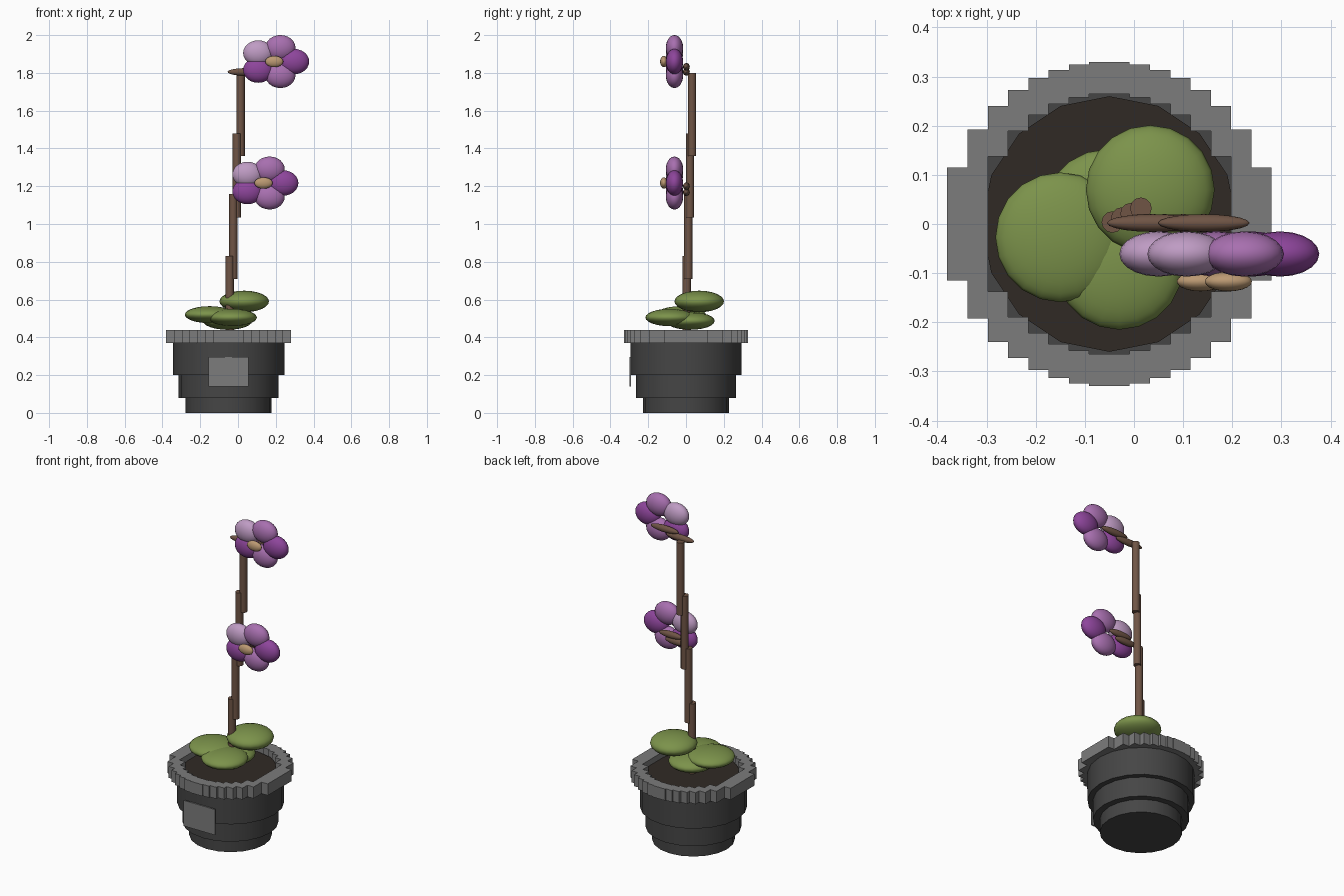
import bpy
from math import sin, cos, radians, sqrt

if "Cube" in bpy.data.objects:
    bpy.data.objects.remove(bpy.data.objects["Cube"])

CX = -0.05  # pot axis in x


def material(name, rgb):
    m = bpy.data.materials.new(name)
    m.diffuse_color = (*rgb, 1)
    m.use_nodes = True
    m.node_tree.nodes["Principled BSDF"].inputs["Base Color"].default_value = m.diffuse_color
    return m


dark_grey = material("dark_grey", (0.06, 0.06, 0.06))
rim_grey = material("rim_grey", (0.2, 0.2, 0.2))
earth = material("earth", (0.03, 0.023, 0.018))
green = material("leaf_green", (0.2, 0.29, 0.07))
brown = material("stem_brown", (0.16, 0.09, 0.06))
tan = material("tan", (0.5, 0.32, 0.17))
violet = material("violet", (0.27, 0.06, 0.33))
mauve = material("mauve", (0.39, 0.16, 0.43))
lilac = material("lilac", (0.52, 0.33, 0.55))


def finish(name, mat, smooth=True):
    ob = bpy.context.object
    ob.name = name
    ob.data.materials.append(mat)
    if smooth:
        bpy.ops.object.shade_smooth_by_angle(angle=radians(40))
    return ob


def cylinder(name, x, y, z0, z1, r, mat, sides=20):
    bpy.ops.mesh.primitive_cylinder_add(vertices=sides, radius=r, depth=z1 - z0,
                                        location=(x, y, (z0 + z1) / 2))
    return finish(name, mat)


def ellipsoid(name, loc, size, mat):
    bpy.ops.mesh.primitive_uv_sphere_add(segments=20, ring_count=12, radius=1, location=loc)
    bpy.context.object.scale = size
    return finish(name, mat)


def box(name, loc, size, mat):
    bpy.ops.mesh.primitive_cube_add(size=1, location=loc)
    bpy.context.object.scale = size
    return finish(name, mat, False)


# Stepped pot body and soil
for name, z0, z1, r in (("pot_foot", 0, 0.08, 0.227), ("pot_middle", 0.08, 0.2, 0.264),
                        ("pot_upper", 0.2, 0.375, 0.295)):
    cylinder(name, CX, 0, z0, z1, r, dark_grey)
cylinder("soil", CX, 0, 0.37, 0.405, 0.26, earth, 16)

# Jagged rim: a ring cut into 16 straight strips
R_OUT, R_IN, N = 0.33, 0.265, 8
w = R_OUT / N
for side in (-1, 1):
    for i in range(N):
        c = (i + 0.5) * w
        x = CX + side * c
        outer = sqrt(R_OUT**2 - c**2)
        if c >= R_IN:
            box("rim_strip", (x, 0, 0.405), (w, 2 * outer, 0.07), rim_grey)
        else:
            inner = sqrt(R_IN**2 - c**2)
            for s in (-1, 1):
                box("rim_strip", (x, s * (outer + inner) / 2, 0.405),
                    (w, outer - inner, 0.07), rim_grey)

# Blank panel on the front of the pot
box("front_panel", (CX, -0.296, 0.2175), (0.21, 0.008, 0.155), rim_grey)

# Leaves
for x, y, z, r, h in ((0.033, 0.07, 0.59, 0.131, 0.057), (-0.15, -0.027, 0.52, 0.132, 0.045),
                      (-0.03, -0.085, 0.505, 0.13, 0.046), (-0.055, 0.022, 0.487, 0.13, 0.047)):
    ellipsoid("leaf", (x, y, z), (r, r, h), green)

# Stem of overlapping upright lengths
for x, y, z0, z1 in ((-0.044, 0.004, 0.39, 0.83), (-0.025, 0.012, 0.71, 1.16),
                     (-0.006, 0.021, 1.035, 1.478), (0.014, 0.032, 1.36, 1.80)):
    cylinder("stem", x, y, z0, z1, 0.022, brown, 12)

# Flower stalks
for x, z, half in ((0.038, 1.805, 0.093), (0.142, 1.832, 0.093),
                   (0.062, 1.168, 0.075), (0.1, 1.2, 0.078)):
    ellipsoid("flower_stalk", (x, 0.002, z), (half, 0.018, 0.02), brown)

# Two five-petal flowers
for fx, fz in ((0.192, 1.86), (0.135, 1.217)):
    for k, mat in enumerate((violet, mauve, lilac, violet, mauve)):
        a = radians(72 * k)
        ellipsoid("petal", (fx + 0.105 * cos(a), -0.061, fz + 0.077 * sin(a)),
                  (0.08, 0.046, 0.067), mat)
    ellipsoid("flower_centre", (fx, -0.117, fz), (0.048, 0.02, 0.03), tan)
